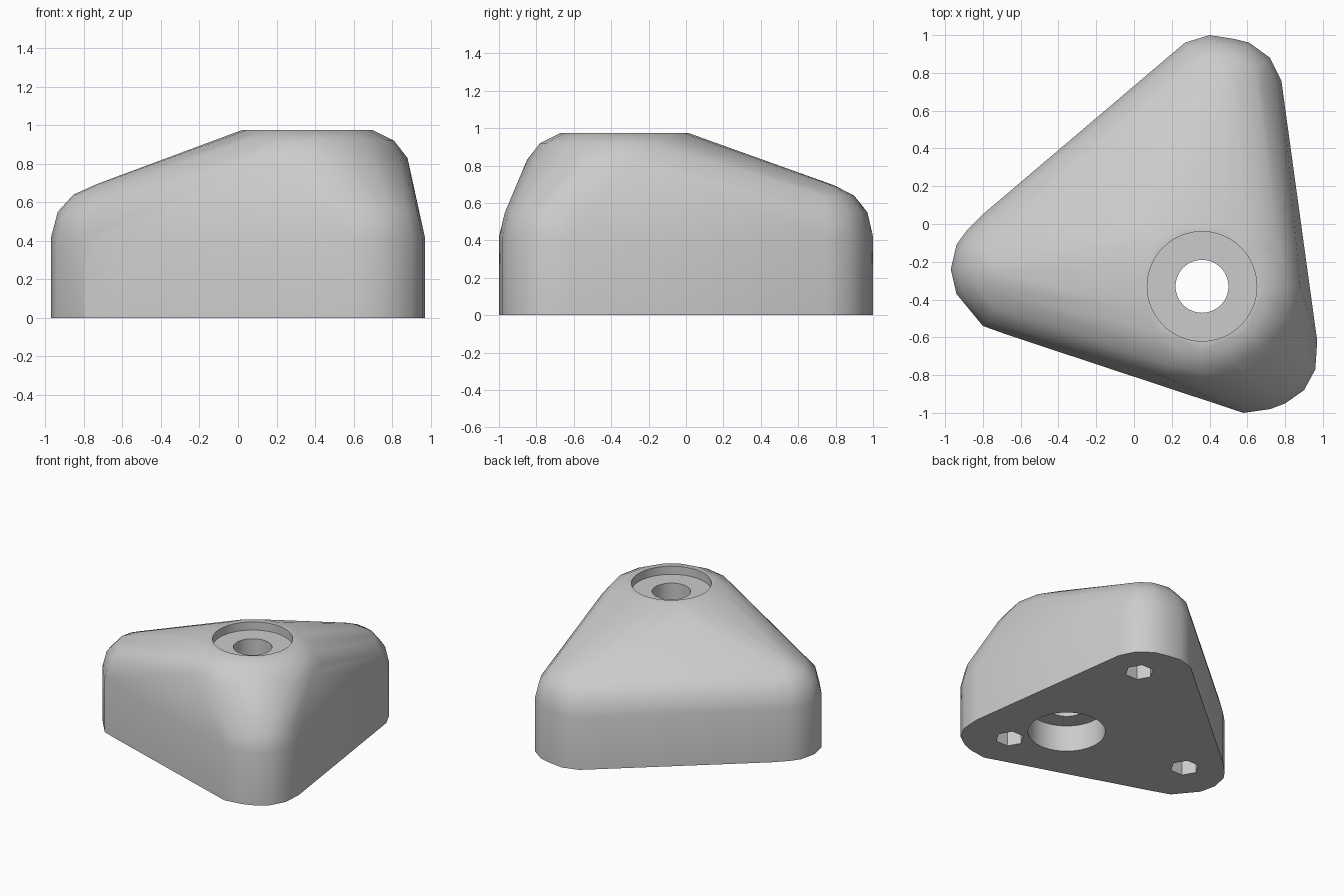
import bpy, bmesh, math
from mathutils import Vector

cube = bpy.data.objects.get("Cube")
if cube:
    bpy.data.objects.remove(cube, do_unlink=True)

grey = bpy.data.materials.new("light_grey")
grey.use_nodes = True
grey.diffuse_color = (0.6, 0.6, 0.6, 1)
grey.node_tree.nodes["Principled BSDF"].inputs["Base Color"].default_value = (0.6, 0.6, 0.6, 1)

# Rounded corners of the footprint: centre, then outline points
CORNERS = [
    ((0.48, 0.70), [(0.78, 0.76), (0.72, 0.88), (0.61, 0.96), (0.53, 0.98), (0.40, 1.0), (0.27, 0.96)]),
    ((-0.63, -0.25), [(-0.79, 0.06), (-0.89, -0.04), (-0.94, -0.11), (-0.97, -0.24),
                      (-0.94, -0.37), (-0.80, -0.54), (-0.66, -0.59)]),
    ((0.66, -0.68), [(0.58, -1.0), (0.72, -0.98), (0.80, -0.95), (0.90, -0.88), (0.96, -0.77), (0.97, -0.62)]),
]
# Height and scale of each layer of a corner
LAYERS = [(0, 1), (0.42, 1), (0.55, 0.9), (0.64, 0.66), (0.695, 0.3)]
# Height and radius of the rounded boss around the bore
BOSS = [(0.83, 0.52), (0.92, 0.45), (0.975, 0.34)]
BORE = Vector((0.36, -0.33))


def make_object(name, bm):
    mesh = bpy.data.meshes.new(name)
    bm.to_mesh(mesh)
    bm.free()
    mesh.materials.append(grey)
    obj = bpy.data.objects.new(name, mesh)
    bpy.context.collection.objects.link(obj)
    return obj


# Body: hull wrapped over the corners and the boss
bm = bmesh.new()
for centre, outline in CORNERS:
    c = Vector(centre)
    for z, scale in LAYERS:
        for point in outline:
            p = c.lerp(Vector(point), scale)
            bm.verts.new((p.x, p.y, z))
for z, radius in BOSS:
    for i in range(16):
        a = math.tau * i / 16
        bm.verts.new((BORE.x + radius * math.cos(a), BORE.y + radius * math.sin(a), z))
hull = bmesh.ops.convex_hull(bm, input=bm.verts[:])
loose = {g for g in hull["geom_interior"] + hull["geom_unused"] if isinstance(g, bmesh.types.BMVert)}
bmesh.ops.delete(bm, geom=list(loose), context="VERTS")
bmesh.ops.dissolve_limit(bm, angle_limit=math.radians(0.5), verts=bm.verts[:], edges=bm.edges[:])
bmesh.ops.recalc_face_normals(bm, faces=bm.faces[:])
body = make_object("body", bm)


# Round or hexagonal cutters
def cut(name, centre, radius, bottom, top, sides=64, turn=0.0):
    tool = bmesh.new()
    bmesh.ops.create_cone(tool, cap_ends=True, segments=sides, radius1=radius,
                          radius2=radius, depth=top - bottom)
    for v in tool.verts:
        x, y = v.co.x, v.co.y
        v.co.x = centre[0] + x * math.cos(turn) - y * math.sin(turn)
        v.co.y = centre[1] + x * math.sin(turn) + y * math.cos(turn)
        v.co.z += (top + bottom) / 2
    cutter = make_object(name, tool)
    cutter.hide_render = True
    mod = body.modifiers.new(name, "BOOLEAN")
    mod.operation = "DIFFERENCE"
    mod.solver = "EXACT"
    mod.object = cutter
    bpy.context.view_layer.objects.active = body
    bpy.ops.object.modifier_apply(modifier=name)
    bpy.data.objects.remove(cutter, do_unlink=True)


cut("through_hole", BORE, 0.14, -0.1, 1.1)
cut("top_recess", BORE, 0.29, 0.91, 1.1)
cut("bottom_recess", BORE, 0.28, -0.1, 0.21)
for i, spot in enumerate([(0.51, 0.67), (-0.63, -0.18), (0.61, -0.67)]):
    cut(f"hex_socket_{i}", spot, 0.105, -0.1, 0.2, 6, math.radians(30))

# Shading
bpy.ops.object.select_all(action="DESELECT")
body.select_set(True)
bpy.context.view_layer.objects.active = body
bpy.ops.object.shade_smooth_by_angle(angle=math.radians(30))
